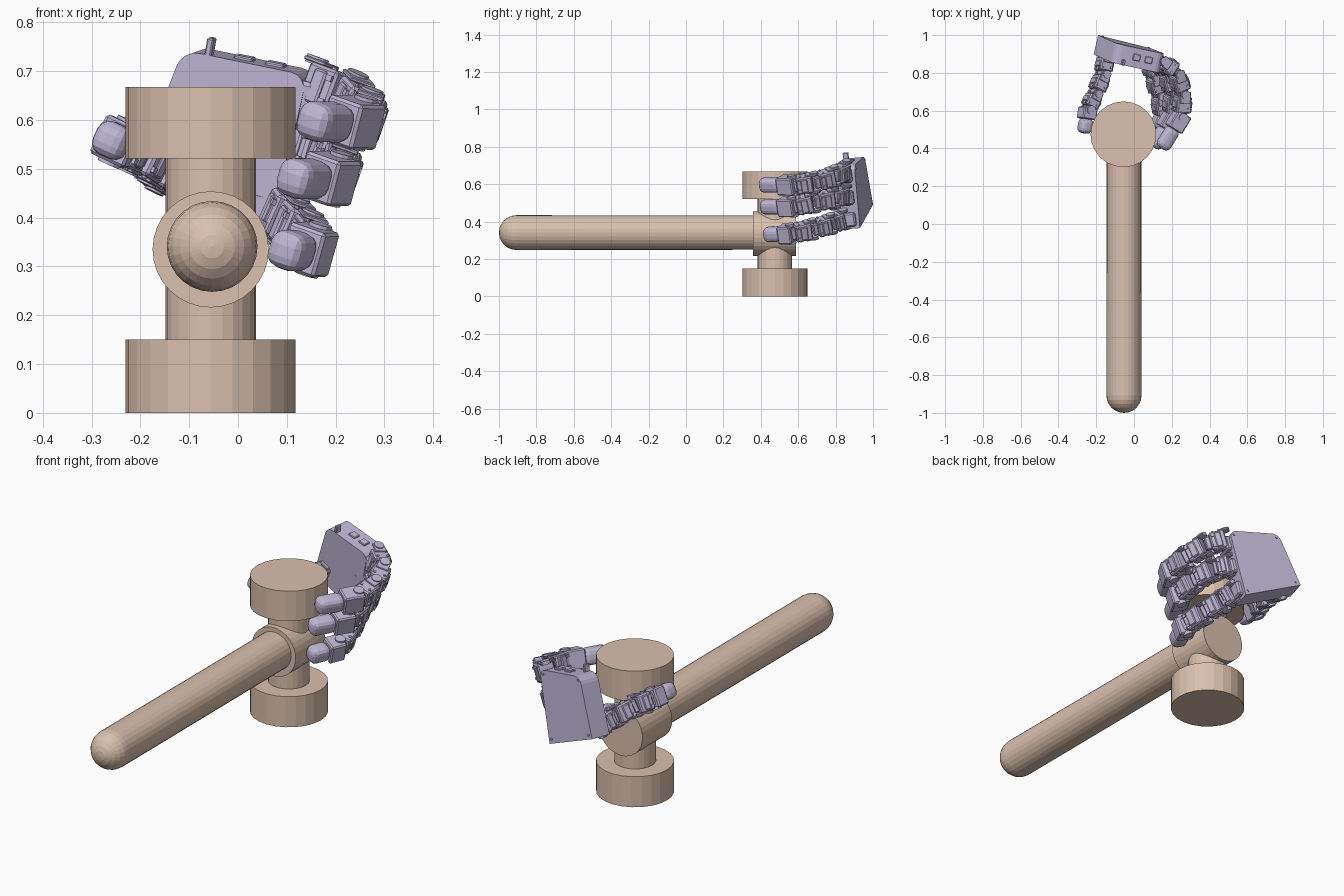
import bpy, bmesh, math
from mathutils import Vector as V, Matrix

if "Cube" in bpy.data.objects:
    bpy.data.objects.remove(bpy.data.objects["Cube"])


def material(name, col):
    m = bpy.data.materials.new(name)
    m.diffuse_color = (*col, 1)
    m.use_nodes = True
    m.node_tree.nodes["Principled BSDF"].inputs["Base Color"].default_value = m.diffuse_color
    return m


WOOD = material("tan", (0.70, 0.53, 0.42))
HAND = material("lilac", (0.52, 0.47, 0.66))


def finish(bm, name, mat):
    bmesh.ops.recalc_face_normals(bm, faces=bm.faces)
    me = bpy.data.meshes.new(name)
    bm.to_mesh(me)
    bm.free()
    me.materials.append(mat)
    ob = bpy.data.objects.new(name, me)
    bpy.context.collection.objects.link(ob)
    return ob


def frame(d, w):
    """Rotation with local x along d, local z close to w."""
    x = V(d).normalized()
    z = (V(w) - x * x.dot(V(w))).normalized()
    return Matrix((x, z.cross(x), z)).transposed().to_4x4()


def cyl(bm, a, b, r, n=24):
    a, b = V(a), V(b)
    rot = (b - a).to_track_quat('Z', 'Y').to_matrix().to_4x4()
    bmesh.ops.create_cone(bm, cap_ends=True, segments=n, radius1=r, radius2=r,
                          depth=(b - a).length,
                          matrix=Matrix.Translation((a + b) / 2) @ rot)


def box(bm, M, c, s, bevel=0.0, seg=1):
    tmp = bmesh.new()
    bmesh.ops.create_cube(tmp, size=1, matrix=Matrix.Diagonal((*s, 1)))
    if bevel:
        bmesh.ops.bevel(tmp, geom=tmp.edges[:], offset=bevel, segments=seg,
                        profile=0.5, affect='EDGES')
    tmp.transform(M @ Matrix.Translation(c))
    me = bpy.data.meshes.new("tmp")
    tmp.to_mesh(me)
    tmp.free()
    bm.from_mesh(me)
    bpy.data.meshes.remove(me)


def wood_cyl(name, a, b, r, n=24):
    bm = bmesh.new()
    cyl(bm, a, b, r, n)
    return finish(bm, name, WOOD)


# Mallet: handle with round end, collar, neck and two striking heads
HX, HY = -0.056, 0.475
bm = bmesh.new()
prof = [(0.4, 0), (0.4, 0.0915)]
prof += [(-0.907 - 0.093 * math.sin(i * math.pi / 12), 0.093 * math.cos(i * math.pi / 12))
         for i in range(6)] + [(-1.0, 0)]
vs = [bm.verts.new((-0.053, y, 0.341 + r)) for y, r in prof]
es = [bm.edges.new(p) for p in zip(vs, vs[1:])]
bmesh.ops.spin(bm, geom=vs + es, cent=(-0.053, 0, 0.341), axis=(0, 1, 0),
               angle=2 * math.pi, steps=28)
bmesh.ops.remove_doubles(bm, verts=bm.verts, dist=0.0005)
finish(bm, "handle", WOOD)
wood_cyl("collar", (HX, 0.357, 0.335), (HX, 0.587, 0.335), 0.119, 32)
wood_cyl("neck", (HX, HY, 0.1), (HX, HY, 0.56), 0.0925)
wood_cyl("lower_head", (HX, HY, 0), (HX, HY, 0.15), 0.174)
wood_cyl("upper_head", (HX, HY, 0.521), (HX, HY, 0.668), 0.174)

# Palm: slanted plate housing, rounded along the outer corners
A, B, C, D = V((.165, .90, .70)), V((-.09, .955, .752)), V((-.19, 1.0, .49)), V((.09, .93, .365))
N = V((-.224, -.971, -.08)).normalized()
bm = bmesh.new()
back = [bm.verts.new(p) for p in (A, B, C, D)]
front = [bm.verts.new(p.co + N * 0.105) for p in back]
bm.faces.new(back)
bm.faces.new(front[::-1])
for i in range(4):
    j = (i + 1) % 4
    bm.faces.new((back[i], front[i], front[j], back[j]))
bm.edges.ensure_lookup_table()
corner = [bm.edges.get((back[i], front[i])) for i in (0, 1)]
bmesh.ops.bevel(bm, geom=corner, offset=0.035, segments=4, profile=0.5, affect='EDGES')
finish(bm, "palm", HAND)

# Palm fittings: mounting lugs, screws, motor humps and cable clips
bm = bmesh.new()
PM = frame(A - B, B - C)
for p in (A, B, C, D):
    q = p.lerp((A + B + C + D) / 4, 0.13)
    cyl(bm, q, q - N * 0.004, 0.006, 10)
for s in (0.15, 0.5, 0.85):
    q = A.lerp(D, s) + N * 0.06
    PM.translation = q
    box(bm, PM, (-0.02, 0, 0), (0.085, 0.085, 0.075), 0.008)
    box(bm, PM, (-0.075, 0.03, 0), (0.04, 0.05, 0.05), 0.004)
PM.translation = B.lerp(A, 0.2) + N * 0.09
box(bm, PM, (0, 0, 0.01), (0.014, 0.03, 0.05), 0.003)
for s in (0.45, 0.7):
    PM.translation = B.lerp(A, s) + N * 0.05
    box(bm, PM, (0, 0, 0), (0.04, 0.035, 0.014), 0.003)
finish(bm, "palm_fittings", HAND)


def link(bm, a, b, w, k):
    """Servo case between two joints, with bracket, horns and screws."""
    L = (b - a).length
    M = frame(b - a, w)
    M.translation = a
    W, T = 0.09 * k, 0.078 * k
    box(bm, M, (L * 0.46, 0, 0), (L * 0.72, T, W), 0.006)
    box(bm, M, (L * 0.46, 0, 0), (L * 0.3, T * 1.18, W * 0.8), 0.004)
    box(bm, M, (L * 0.92, 0, 0), (L * 0.26, T * 0.6, W * 0.72), 0.005)
    for s in (-1, 1):
        box(bm, M, (L * 0.12, 0, s * W * 0.54), (L * 0.52, T * 0.72, W * 0.09), 0.002)
        cyl(bm, M @ V((0, 0, s * W * 0.45)), M @ V((0, 0, s * W * 0.64)), T * 0.3, 12)
        for e in (-1, 1):
            c = V((L * 0.62, e * T * 0.3, s * W * 0.49))
            cyl(bm, M @ c, M @ (c + V((0, 0, s * 0.006))), 0.006, 8)
            box(bm, M, (L * 0.7, e * T * 0.52, s * W * 0.28), (L * 0.14, T * 0.12, W * 0.14))


def finger(name, pts, w, k=1.0):
    pts = [V(p) for p in pts]
    bm = bmesh.new()
    for a, b in zip(pts[:-2], pts[1:-1]):
        link(bm, a, b, w, k)
    # bracket carrying the fingertip
    a, b = pts[-2:]
    L = (b - a).length
    M = frame(b - a, w)
    M.translation = a
    box(bm, M, (L * 0.15, 0, 0), (L * 0.5, 0.085 * k, 0.095 * k), 0.006)
    for s in (-1, 1):
        cyl(bm, M @ V((0, 0, s * 0.04 * k)), M @ V((0, 0, s * 0.055 * k)), 0.024, 12)
    finish(bm, name, HAND)
    # soft faceted fingertip
    bm = bmesh.new()
    box(bm, M, (L * 0.68, 0, 0), (L * 0.64, 0.078 * k, 0.08 * k), 0.028 * k, 3)
    finish(bm, name + "_tip", HAND)


W = (0.33, 0, 0.94)
finger("upper_finger", [(.145, .86, .675), (.225, .80, .645), (.258, .69, .61),
                        (.25, .57, .595), (.145, .40, .597)], W)
finger("middle_finger", [(.12, .86, .545), (.175, .80, .53), (.205, .69, .505),
                         (.20, .57, .48), (.105, .405, .48)], W)
finger("lower_finger", [(.085, .85, .415), (.105, .78, .39), (.135, .68, .36),
                        (.155, .56, .335), (.09, .42, .332)], W)
finger("thumb", [(-.15, .89, .50), (-.165, .79, .515), (-.205, .69, .54),
                 (-.245, .605, .555), (-.264, .48, .56)], (.42, 0, .9), 0.92)
